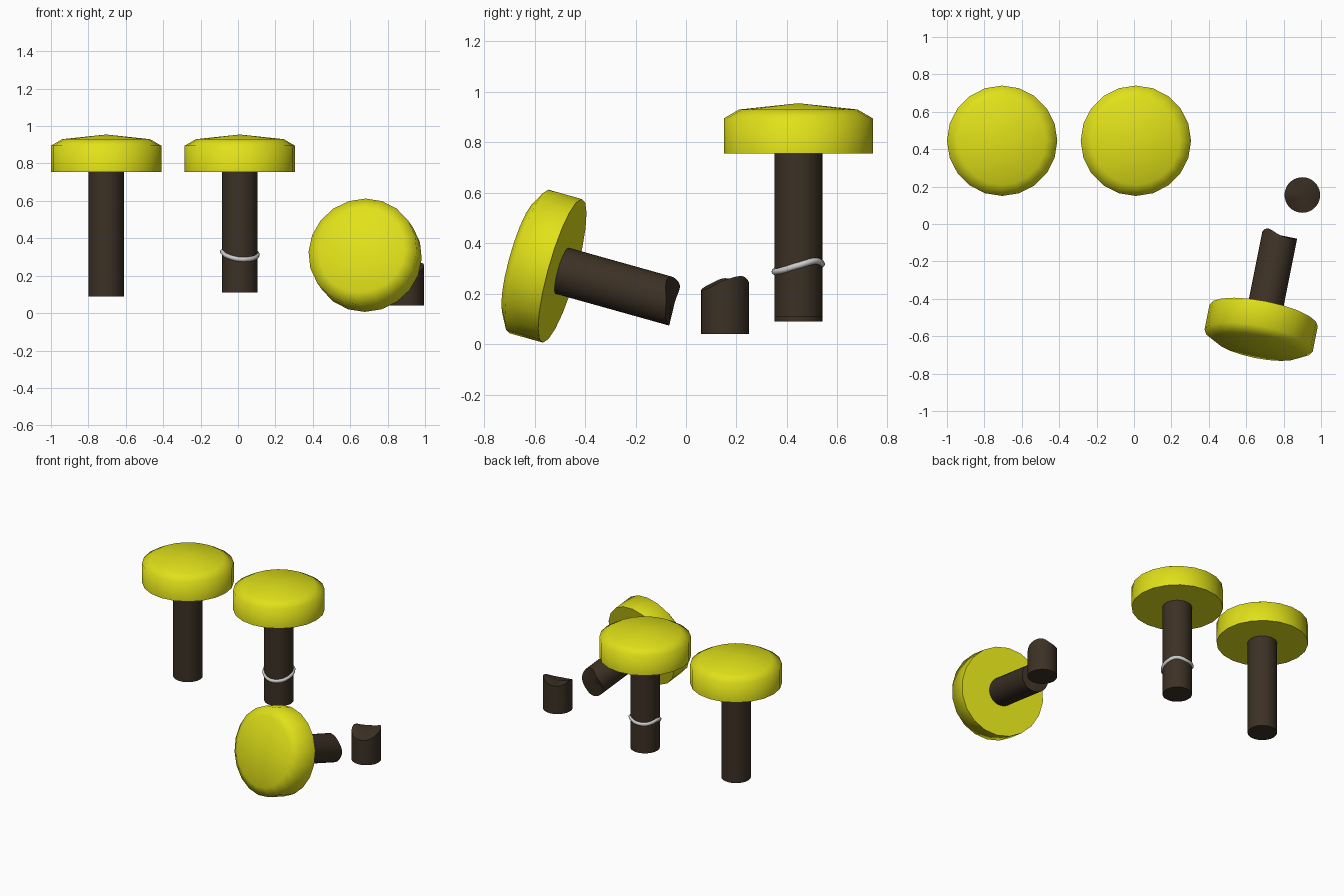
import bpy, bmesh
from math import sin, cos, tau, radians
from mathutils import Matrix, Vector

if "Cube" in bpy.data.objects:
    bpy.data.objects.remove(bpy.data.objects["Cube"])

R_STEM = 0.095


def material(name, rgb):
    m = bpy.data.materials.new(name)
    m.diffuse_color = (*rgb, 1)
    m.use_nodes = True
    m.node_tree.nodes["Principled BSDF"].inputs["Base Color"].default_value = m.diffuse_color
    return m


YELLOW = material("cap_yellow", (0.75, 0.75, 0.01))
BROWN = material("stem_brown", (0.045, 0.03, 0.018))


def finish(name, bm, mat, matrix, angle):
    bmesh.ops.recalc_face_normals(bm, faces=bm.faces)
    me = bpy.data.meshes.new(name)
    bm.to_mesh(me)
    bm.free()
    ob = bpy.data.objects.new(name, me)
    bpy.context.collection.objects.link(ob)
    me.materials.append(mat)
    ob.matrix_world = matrix
    bpy.ops.object.select_all(action='DESELECT')
    ob.select_set(True)
    bpy.context.view_layer.objects.active = ob
    bpy.ops.object.shade_smooth_by_angle(angle=radians(angle))
    return ob


def wave(values, t):
    """Smooth periodic interpolation of evenly spaced values, t in 0..1."""
    n = len(values)
    i, f = divmod(t * n, 1)
    a, b, c, d = (values[(int(i) + k) % n] for k in (-1, 0, 1, 2))
    return b + 0.5 * f * (c - a + f * (2*a - 5*b + 4*c - d + f * (3*(b - c) + d - a)))


def revolve(name, rings, lo, hi, n, mat, matrix, angle):
    """Stack rings of (radius, heights around the rim), closed by fans at lo and hi."""
    bm = bmesh.new()
    loops = [[bm.verts.new((r * cos(tau*i/n), r * sin(tau*i/n), wave(h, i/n)))
              for i in range(n)] for r, h in rings]
    for a, b in zip(loops, loops[1:]):
        for i in range(n):
            j = (i + 1) % n
            bm.faces.new((a[i], a[j], b[j], b[i]))
    for loop, z in ((loops[0], lo), (loops[-1], hi)):
        c = bm.verts.new((0, 0, z))
        for i in range(n):
            bm.faces.new((loop[i], loop[(i + 1) % n], c))
    return finish(name, bm, mat, matrix, angle)


def cap(name, matrix):
    profile = [(0.295, 0), (0.295, 0.14), (0.235, 0.175)]
    return revolve(name, [(r, [z]) for r, z in profile], 0, 0.2, 20, YELLOW, matrix, 70)


def stem(name, bottom, top, lo, hi, matrix):
    return revolve(name, [(R_STEM, bottom), (R_STEM, top)], lo, hi, 40, BROWN, matrix, 40)


# two upright buttons, origin at the underside of the cap
for label, x, bottom in (("whole", -0.705, 0.09), ("cracked", 0.01, 0.11)):
    m = Matrix.Translation((x, 0.445, 0.755))
    cap(label + "_cap", m)
    stem(label + "_stem", [bottom - 0.755], [0], bottom - 0.755, 0, m)

# wavy wire around the cracked stem
heights = [0.312, 0.33, 0.318, 0.318, 0.33, 0.305, 0.288, 0.292]
cu = bpy.data.curves.new("crack_ring", 'CURVE')
cu.dimensions = '3D'
cu.bevel_depth = 0.013
cu.bevel_resolution = 3
sp = cu.splines.new('POLY')
sp.points.add(47)
for i, p in enumerate(sp.points):
    a = tau * i / 48
    p.co = (0.01 + 0.093 * cos(a), 0.445 + 0.093 * sin(a), wave(heights, i / 48), 1)
sp.use_cyclic_u = True
sp.use_smooth = True
ring = bpy.data.objects.new("crack_ring", cu)
bpy.context.collection.objects.link(ring)

# broken button: upper part tipped over
up = Vector((-0.2, -1, 0.28)).normalized()
right = Vector((1, -0.2, 0)).normalized()
m = Matrix((right, up.cross(right), up)).transposed().to_4x4()
m.translation = (0.693, -0.49, 0.291)
cap("fallen_cap", m)
depth = [0.455, 0.43, 0.43, 0.46, 0.453, 0.46, 0.472, 0.465]
stem("fallen_stem", [-d for d in depth], [0], -0.455, 0, m)

# broken button: stump left standing
rim = [0.255, 0.27, 0.242, 0.24, 0.262, 0.235, 0.215, 0.222]
stem("broken_stump", [0.04], rim, 0.04, 0.235, Matrix.Translation((0.9, 0.155, 0)))
